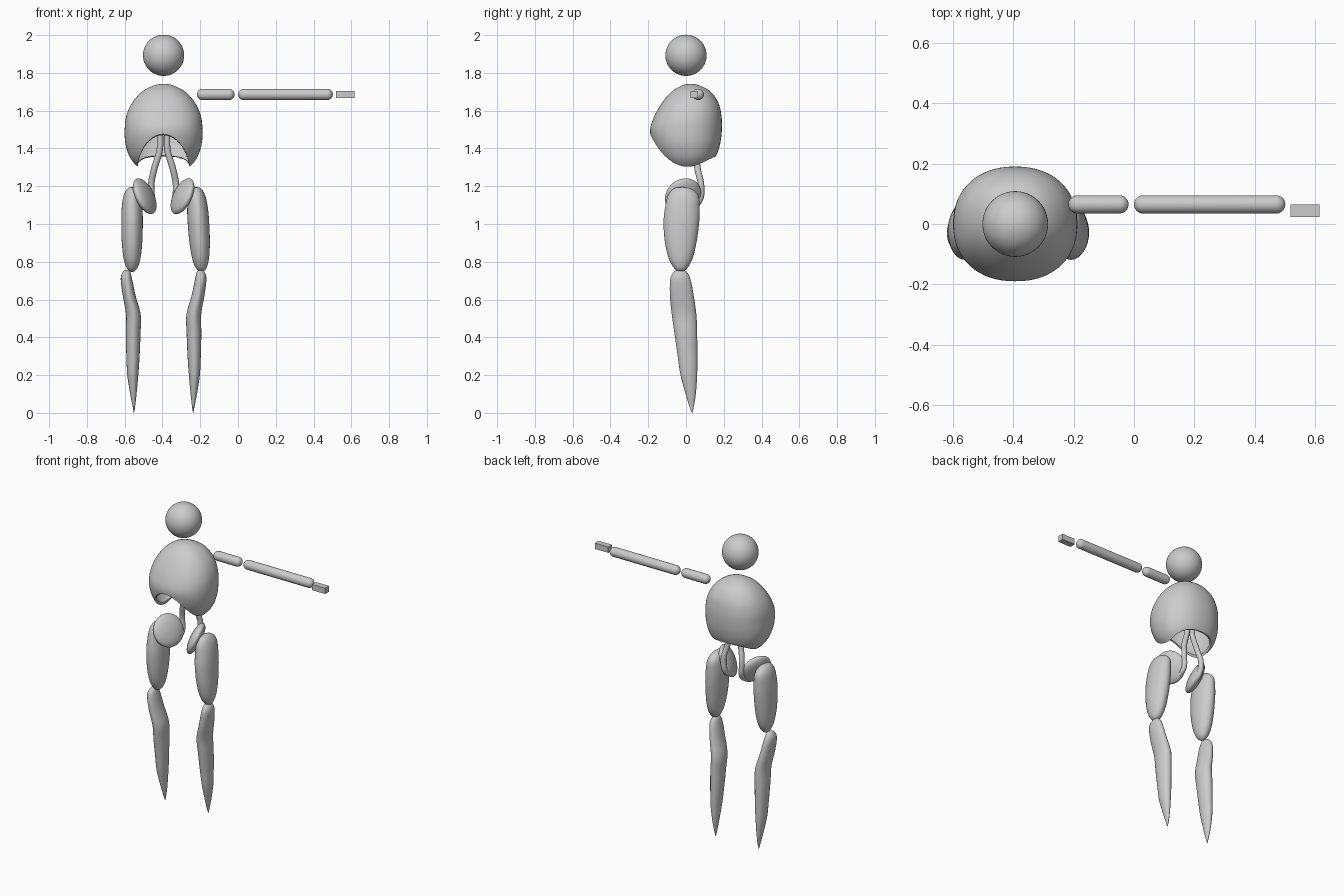
import bpy, bmesh, math
from mathutils import Vector, Matrix

cube = bpy.data.objects.get("Cube")
if cube:
    bpy.data.objects.remove(cube, do_unlink=True)

MID = -0.394          # x of the body's mirror plane
GREY = (0.6, 0.6, 0.6, 1)
grey = bpy.data.materials.new("plain_grey")
grey.use_nodes = True
grey.diffuse_color = GREY
grey.node_tree.nodes["Principled BSDF"].inputs["Base Color"].default_value = GREY


def finish(name, bm, smooth=True):
    """Turn a bmesh into a grey object."""
    bmesh.ops.recalc_face_normals(bm, faces=bm.faces)
    mesh = bpy.data.meshes.new(name)
    bm.to_mesh(mesh)
    bm.free()
    mesh.materials.append(grey)
    for p in mesh.polygons:
        p.use_smooth = smooth
    obj = bpy.data.objects.new(name, mesh)
    bpy.context.collection.objects.link(obj)
    return obj


def ease(rows, steps=5):
    """Catmull-Rom interpolation of profile rows."""
    out, n = [], len(rows)
    for i in range(n - 1):
        a, b, c, d = (rows[max(0, min(n - 1, i + k))] for k in (-1, 0, 1, 2))
        for s in range(steps):
            t = s / steps
            out.append([q + t / 2 * (r - p + t * (2 * p - 5 * q + 4 * r - w
                        + t * (3 * (q - r) + w - p)))
                        for p, q, r, w in zip(a, b, c, d)])
    return out + [list(rows[-1])]


def loft(name, rows, power=2.0, sides=32, cap_end=True):
    """Stack rings of (z, centre x, centre y, half width, half depth)."""
    bm = bmesh.new()
    rings = []
    for z, cx, cy, rx, ry in ease(rows):
        ring = []
        for k in range(sides):
            a = math.tau * k / sides
            c, s = math.cos(a), math.sin(a)
            ring.append(bm.verts.new((
                cx + rx * math.copysign(abs(c) ** (2 / power), c),
                cy + ry * math.copysign(abs(s) ** (2 / power), s), z)))
        rings.append(ring)
    for a, b in zip(rings, rings[1:]):
        for k in range(sides):
            j = (k + 1) % sides
            bm.faces.new((a[k], a[j], b[j], b[k]))
    bm.faces.new(rings[0])
    if cap_end:
        bm.faces.new(rings[-1])
    return finish(name, bm)


def ball(name, matrix):
    bm = bmesh.new()
    bmesh.ops.create_uvsphere(bm, u_segments=48, v_segments=24, radius=1, matrix=matrix)
    return finish(name, bm)


# Head
ball("head", Matrix.Translation((MID, 0, 1.893)) @ Matrix.Scale(0.109, 4))

# Rib cage: open shell with an arch cut through its lower front and back
ribs = loft("rib_cage", [
    (1.741, MID, 0.025, 0.004, 0.004), (1.735, MID, 0.025, 0.048, 0.042),
    (1.70, MID, 0.027, 0.115, 0.104), (1.64, MID, 0.022, 0.168, 0.150),
    (1.57, MID, 0.010, 0.198, 0.178), (1.50, MID, 0.0, 0.206, 0.190),
    (1.43, MID, 0.002, 0.203, 0.180), (1.37, MID, 0.006, 0.186, 0.158),
    (1.33, MID, 0.008, 0.163, 0.130), (1.302, MID, 0.008, 0.135, 0.10)],
    power=2.2, sides=64, cap_end=False)
solid = ribs.modifiers.new("shell", "SOLIDIFY")
solid.thickness = 0.014
solid.offset = -1

bm = bmesh.new()
ends = []
for y, height in ((-0.4, 0.247), (0.24, 0.03)):
    ends.append([bm.verts.new((MID + 0.137 * math.cos(math.tau * k / 48), y,
                               1.30 + (height if k < 24 else 0.15) * math.sin(math.tau * k / 48)))
                 for k in range(48)])
for k in range(48):
    j = (k + 1) % 48
    bm.faces.new((ends[0][k], ends[0][j], ends[1][j], ends[1][k]))
for ring in ends:
    bm.faces.new(ring)
arch = finish("arch_cutter", bm)
arch.hide_render = True
arch.hide_viewport = True
cut = ribs.modifiers.new("arch", "BOOLEAN")
cut.operation = "DIFFERENCE"
cut.object = arch

# Paired parts; the left thigh leans outward a little more
for side, label, base, lean in ((-1, "right", 0.167, 0.0), (1, "left", 0.182, 0.06)):
    def x(offset):
        return MID + side * offset

    # Waist cord running from the chest to the bottom of the hip plate
    curve = bpy.data.curves.new(label + "_waist_cord", "CURVE")
    curve.dimensions = "3D"
    curve.bevel_depth = 0.017
    curve.bevel_resolution = 4
    curve.use_fill_caps = True
    spline = curve.splines.new("BEZIER")
    path = [(0.018, 0.05, 1.47), (0.021, 0.052, 1.39), (0.05, 0.062, 1.29),
            (0.066, 0.08, 1.20), (0.06, 0.068, 1.12), (0.06, 0.02, 1.085)]
    spline.bezier_points.add(len(path) - 1)
    for point, (px, py, pz) in zip(spline.bezier_points, path):
        point.co = (x(px), py, pz)
        point.handle_left_type = point.handle_right_type = "AUTO"
    curve.materials.append(grey)
    cord = bpy.data.objects.new(label + "_waist_cord", curve)
    bpy.context.collection.objects.link(cord)

    # Hip plate: flattened ball facing inward, forward and up
    facing = Vector((-side * 0.84, -0.36, 0.40))
    turn = facing.to_track_quat("Z", "Y").to_matrix().to_4x4()
    ball(label + "_hip_plate", Matrix.Translation((x(0.100), -0.015, 1.147)) @ turn
         @ Matrix.Diagonal((0.102, 0.102, 0.036, 1)))

    # Thigh
    thigh = [(1.195, -0.02, 0.003, 0.003), (1.188, -0.02, 0.024, 0.045),
             (1.15, -0.015, 0.045, 0.081), (1.08, -0.02, 0.055, 0.092),
             (1.0, -0.025, 0.057, 0.094), (0.9, -0.028, 0.054, 0.083),
             (0.82, -0.028, 0.045, 0.064), (0.77, -0.028, 0.03, 0.038),
             (0.75, -0.028, 0.012, 0.016), (0.746, -0.028, 0.002, 0.002)]
    loft(label + "_thigh", [(z, x(base + lean * (1.05 - z)), cy, rx, ry)
                            for z, cy, rx, ry in thigh])

    # Shin, tapering to a point
    shin = [(0.757, 0.196, -0.03, 0.003, 0.003), (0.75, 0.196, -0.03, 0.018, 0.03),
            (0.71, 0.197, -0.03, 0.030, 0.053), (0.62, 0.182, -0.022, 0.034, 0.063),
            (0.52, 0.160, -0.010, 0.039, 0.065), (0.42, 0.161, -0.001, 0.039, 0.060),
            (0.3, 0.162, 0.008, 0.035, 0.052), (0.2, 0.163, 0.015, 0.029, 0.044),
            (0.1, 0.160, 0.025, 0.017, 0.027), (0.03, 0.157, 0.030, 0.006, 0.011),
            (0.0, 0.157, 0.032, 0.001, 0.001)]
    loft(label + "_shin", [(z, x(cx), cy, rx, ry) for z, cx, cy, rx, ry in shin])


# Left arm: two rounded rods along x
def rod(name, start, end, r=0.03):
    bm = bmesh.new()
    bmesh.ops.create_uvsphere(bm, u_segments=32, v_segments=16, radius=r)
    half = (end - start) / 2
    stretch = half - r
    bmesh.ops.bisect_plane(bm, geom=bm.verts[:] + bm.edges[:] + bm.faces[:],
                           plane_co=(0, 0, 0.0001), plane_no=(0, 0, 1))
    for v in bm.verts:
        v.co.z += stretch if v.co.z > 0.00005 else -stretch
    bm.transform(Matrix.Translation(((start + end) / 2, 0.065, 1.686))
                 @ Matrix.Rotation(math.pi / 2, 4, "Y"))
    finish(name, bm)


rod("left_upper_arm", -0.218, -0.018)
rod("left_forearm", 0.0, 0.502)

# Left hand block
bm = bmesh.new()
bmesh.ops.create_cube(bm, size=1, matrix=Matrix.Translation((0.568, 0.044, 1.686))
                      @ Matrix.Diagonal((0.096, 0.04, 0.038, 1)))
finish("left_hand", bm, smooth=False)

# Keep the cut rim crisp
bpy.ops.object.select_all(action="DESELECT")
ribs.select_set(True)
bpy.context.view_layer.objects.active = ribs
for m in ("shell", "arch"):
    bpy.ops.object.modifier_apply(modifier=m)
bpy.ops.object.shade_smooth_by_angle(angle=math.radians(40))
